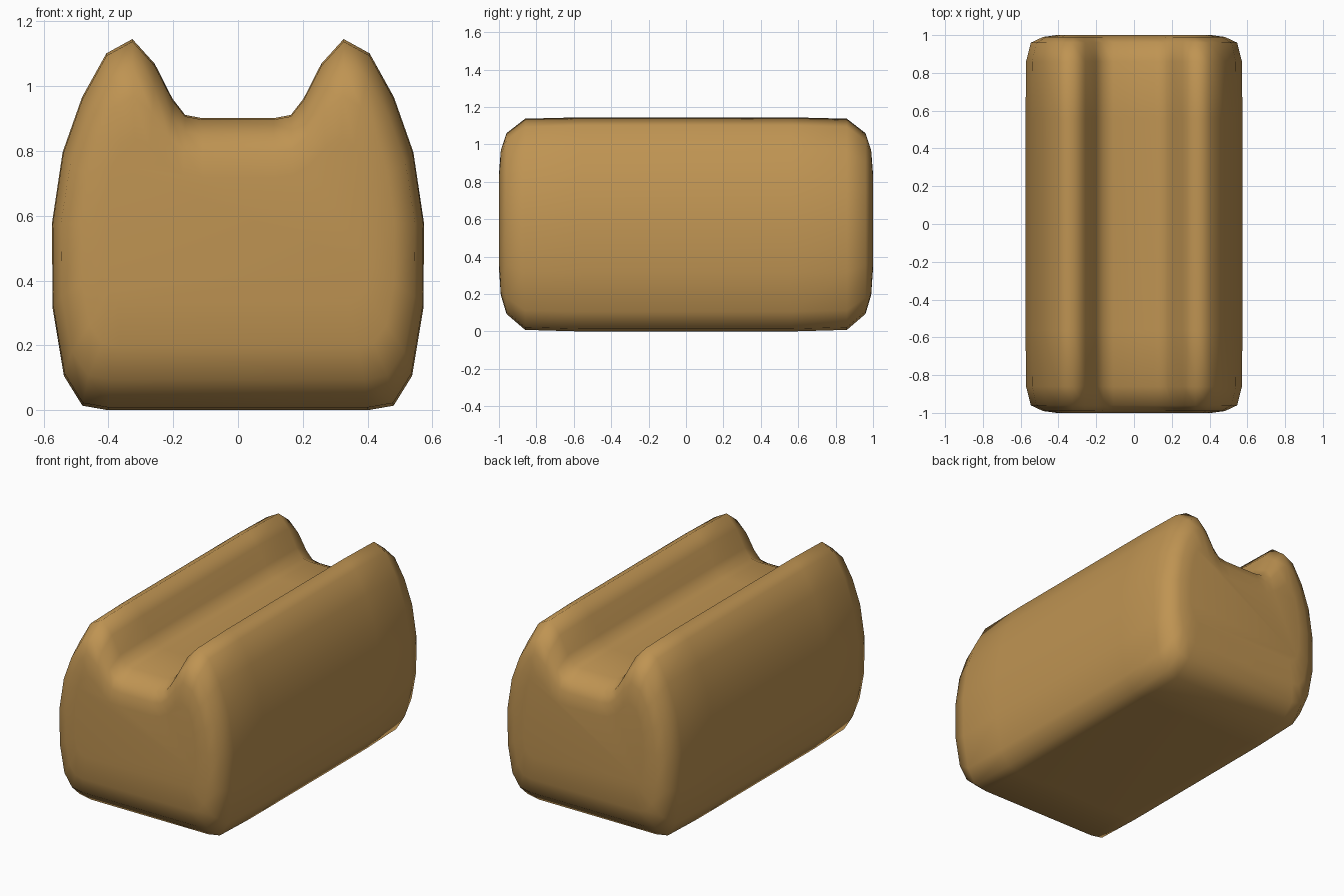
import bpy, bmesh

if "Cube" in bpy.data.objects:
    bpy.data.objects.remove(bpy.data.objects["Cube"])

# Right half of the cross-section, bottom to groove floor
outer = [(.40, .004), (.48, .018), (.537, .11), (.572, .32), (.574, .58), (.541, .80),
         (.481, .97), (.406, 1.105), (.326, 1.149), (.257, 1.073), (.202, .965),
         (.163, .915), (.11, .905)]
# Matching outline of the flat part of each end
inner = [(.34, .34), (.37, .35), (.395, .38), (.41, .45), (.41, .58), (.40, .68),
         (.385, .76), (.36, .82), (.32, .845), (.27, .81), (.22, .76),
         (.17, .73), (.11, .72)]
# Rings along the length: y, inward blend in x, inward blend in z
half = [(.56, 0, 0), (.86, .015, .025), (.96, .17, .28), (.99, .56, .58), (1.0, 1, 1)]
rings = [(-y, a, b) for y, a, b in reversed(half)] + half


def section(bm, y, a, b):
    pts = [(p[0] + (q[0] - p[0]) * a, p[1] + (q[1] - p[1]) * b)
           for p, q in zip(outer, inner)]
    pts += [(-x, z) for x, z in reversed(pts)]
    return [bm.verts.new((x, y, max(z - .004, 0))) for x, z in pts]


# Soft block with a groove along its top
bm = bmesh.new()
loops = [section(bm, *r) for r in rings]
for u, v in zip(loops, loops[1:]):
    for i in range(len(u)):
        j = (i + 1) % len(u)
        bm.faces.new((u[i], u[j], v[j], v[i]))

# End faces as strips between the two mirrored halves
n = len(outer)
for loop in (loops[0], loops[-1]):
    bm.faces.new(loop)
bmesh.ops.recalc_face_normals(bm, faces=bm.faces[:])
for f in bm.faces:
    f.smooth = True
mesh = bpy.data.meshes.new("grooved_block")
bm.to_mesh(mesh)
bm.free()

mat = bpy.data.materials.new("tan")
mat.diffuse_color = (.52, .295, .085, 1)
mat.use_nodes = True
mat.node_tree.nodes["Principled BSDF"].inputs["Base Color"].default_value = mat.diffuse_color
mesh.materials.append(mat)
block = bpy.data.objects.new("grooved_block", mesh)
bpy.context.collection.objects.link(block)
